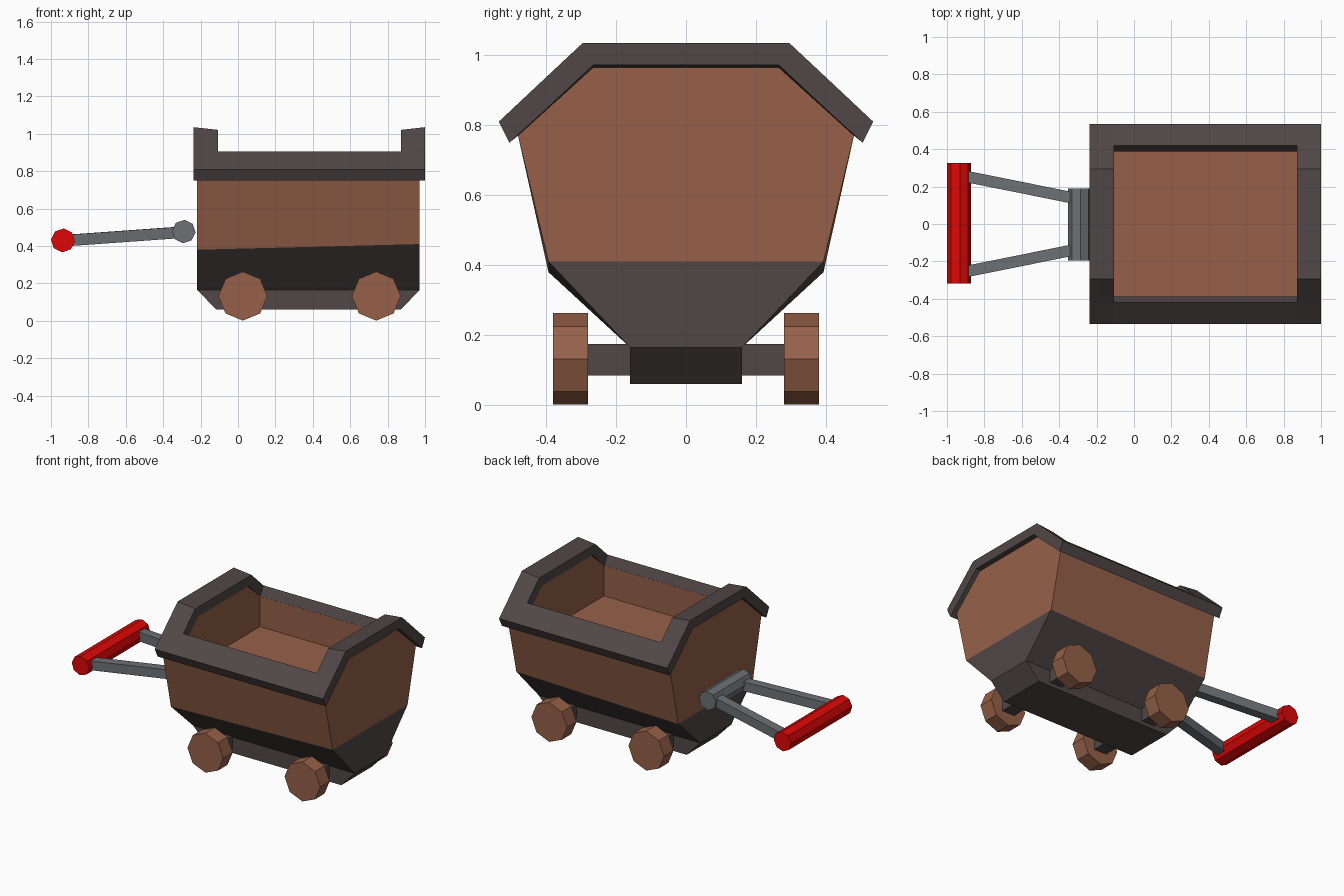
import bpy, bmesh, math
from mathutils import Vector

cube = bpy.data.objects.get("Cube")
if cube:
    bpy.data.objects.remove(cube, do_unlink=True)


def material(name, rgb):
    m = bpy.data.materials.new(name)
    m.use_nodes = True
    m.diffuse_color = (*rgb, 1)
    bsdf = next(n for n in m.node_tree.nodes if n.type == 'BSDF_PRINCIPLED')
    bsdf.inputs["Base Color"].default_value = (*rgb, 1)
    return m


BROWN = material("brown wood", (0.305, 0.118, 0.066))
DARK = material("dark iron", (0.082, 0.063, 0.063))
GREY = material("grey steel", (0.15, 0.165, 0.175))
RED = material("red grip", (0.73, 0.002, 0.002))


def finish(name, bm, *mats):
    bmesh.ops.recalc_face_normals(bm, faces=bm.faces)
    mesh = bpy.data.meshes.new(name)
    bm.to_mesh(mesh)
    bm.free()
    for m in mats:
        mesh.materials.append(m)
    ob = bpy.data.objects.new(name, mesh)
    bpy.context.collection.objects.link(ob)


def rod(name, a, b, radius, mat, sides=8, spin=0.0):
    """Prism between two points, a corner pointing up when spin is 0."""
    a, b = Vector(a), Vector(b)
    axis = (b - a).normalized()
    side = axis.cross(Vector((0, 0, 1))).normalized()
    up = side.cross(axis)
    bm = bmesh.new()
    rings = []
    for p in (a, b):
        ring = []
        for i in range(sides):
            t = math.tau * i / sides + spin
            ring.append(bm.verts.new(p + radius * (math.cos(t) * up + math.sin(t) * side)))
        bm.faces.new(ring)
        rings.append(ring)
    for i in range(sides):
        j = (i + 1) % sides
        bm.faces.new((rings[0][i], rings[0][j], rings[1][j], rings[1][i]))
    finish(name, bm, mat)


def mirrored(half):
    """Full cross-section from one half, listed from the outside in."""
    return [(-y, z) for y, z in half] + [(y, z) for y, z in reversed(half)]


# Tub: outer shell with a dark lower hull, upright hollow below the rim opening
bm = bmesh.new()
outer, inner = [], []
for x, x_in, belt in ((-0.218, -0.112, 0.38), (0.971, 0.876, 0.41)):
    shell = mirrored([(0.16, 0.165), (0.393, belt), (0.48, 0.77), (0.265, 0.965)])
    hollow = mirrored([(0.39, 0.64), (0.39, 0.843), (0.264, 0.955)])
    outer.append([bm.verts.new((x, y, z)) for y, z in shell])
    inner.append([bm.verts.new((x_in, y, z)) for y, z in hollow])
A, B = outer
C, D = inner
for ring in outer:
    bm.faces.new(ring[1:7])
    bm.faces.new((ring[0], ring[1], ring[6], ring[7])).material_index = 1
for i, j, slot in ((0, 1, 1), (1, 2, 0), (5, 6, 0), (6, 7, 1), (7, 0, 1)):
    bm.faces.new((A[i], A[j], B[j], B[i])).material_index = slot
for ring in inner:
    bm.faces.new(ring)
for i, j in ((0, 1), (4, 5), (5, 0)):
    bm.faces.new((C[i], C[j], D[j], D[i]))
lip_out = A[2:6] + B[5:1:-1]
lip_in = C[1:5] + D[4:0:-1]
for i in range(8):
    j = (i + 1) % 8
    bm.faces.new((lip_out[i], lip_out[j], lip_in[j], lip_in[i]))
finish("tub", bm, BROWN, DARK)

# Rim: folded thick frame around the open top
bm = bmesh.new()
xs = (-0.237, -0.108, 0.872, 0.999)
layers = []
for half in ([(0.535, 0.81), (0.42, 0.918), (0.295, 1.035)],
             [(0.505, 0.75), (0.388, 0.857), (0.265, 0.972)]):
    grid = []
    for i, x in enumerate(xs):
        row = []
        for k, (y, z) in enumerate(mirrored(half)):
            dip = 0.014 if i in (1, 2) and k not in (0, 5) else 0
            row.append(bm.verts.new((x, y, z - dip)))
        grid.append(row)
    layers.append(grid)
top, low = layers
cells = {(i, k) for i in range(3) for k in range(5) if i != 1 or k in (0, 4)}
for i, k in cells:
    corners = [(i, k), (i + 1, k), (i + 1, k + 1), (i, k + 1)]
    for g in layers:
        bm.faces.new([g[u][v] for u, v in corners])
    for n, (di, dk) in enumerate(((0, -1), (1, 0), (0, 1), (-1, 0))):
        if (i + di, k + dk) not in cells:
            (u, v), (s, t) = corners[n], corners[(n + 1) % 4]
            bm.faces.new((top[u][v], top[s][t], low[s][t], low[u][v]))
finish("rim", bm, DARK)

# Chassis: block with ends sloping inward to the bottom
bm = bmesh.new()
bmesh.ops.create_cube(bm, size=1)
for v in bm.verts:
    length = 1.188 if v.co.z > 0 else 0.988
    v.co = (0.377 + v.co.x * length, v.co.y * 0.32, 0.1125 + v.co.z * 0.105)
finish("chassis", bm, DARK)

# Axles and wheels
for place, x in (("front", 0.026), ("rear", 0.739)):
    rod(place + "_axle", (x, -0.29, 0.13), (x, 0.29, 0.13), 0.064, DARK, 4, math.pi / 4)
    for side, s in (("right", -1), ("left", 1)):
        rod(f"{place}_{side}_wheel", (x, s * 0.28, 0.132), (x, s * 0.38, 0.132), 0.131, BROWN)

# Pull handle with square arms
rod("handle_pivot", (-0.29, -0.194, 0.477), (-0.29, 0.19, 0.477), 0.063, GREY, 8, 0.07)
rod("handle_grip", (-0.936, -0.317, 0.43), (-0.936, 0.325, 0.43), 0.064, RED, 8, 0.07)
for side, s in (("right", -1), ("left", 1)):
    rod(side + "_handle_arm", (-0.29, s * 0.132, 0.474), (-0.936, s * 0.262, 0.428),
        0.043, GREY, 4, math.pi / 4)
